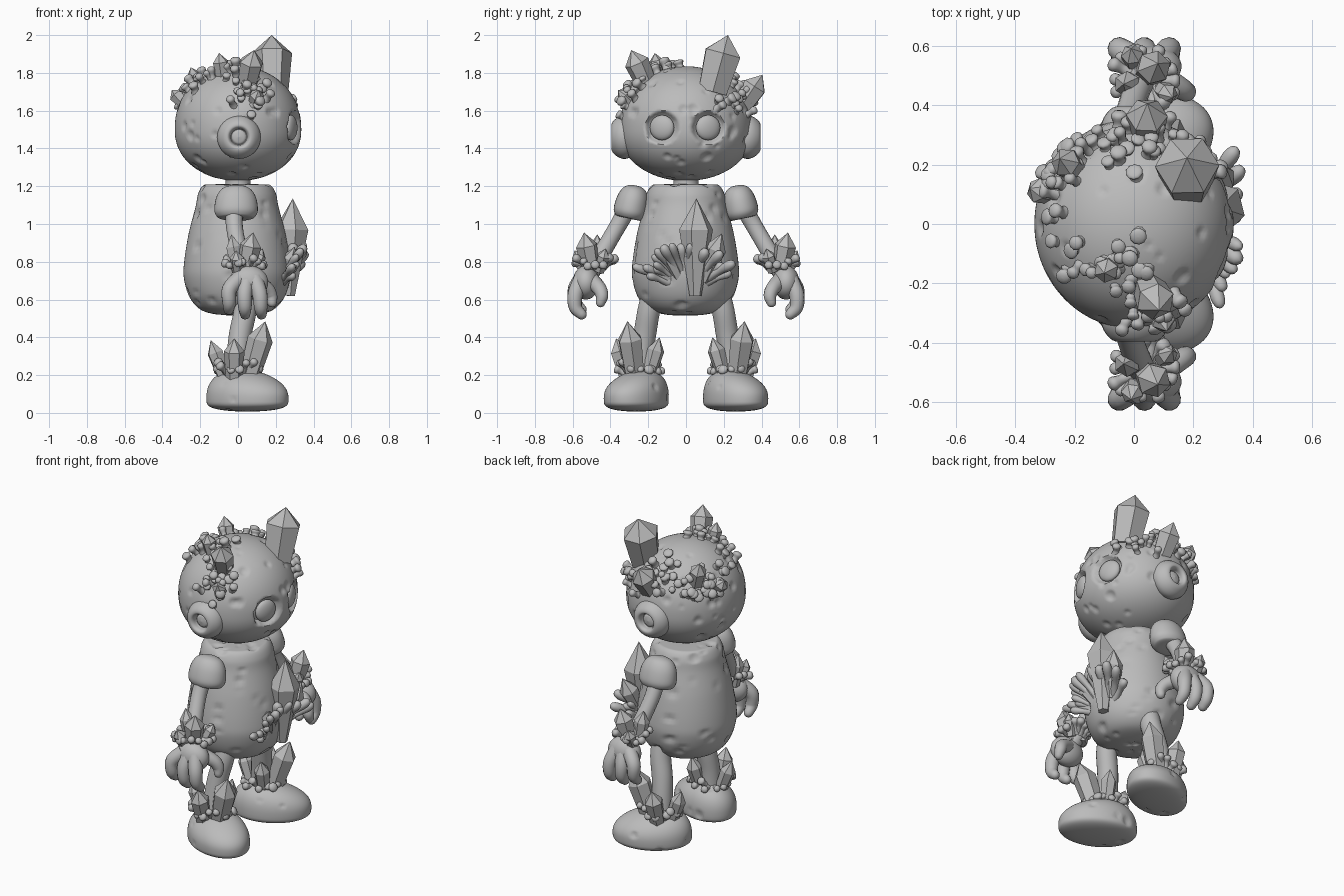
import bpy, bmesh, math, random
from mathutils import Vector, Matrix

if "Cube" in bpy.data.objects:
    bpy.data.objects.remove(bpy.data.objects["Cube"])

V = Vector
stone = bpy.data.materials.new("stone_grey")
stone.diffuse_color = (0.5, 0.5, 0.5, 1)
stone.use_nodes = True
stone.node_tree.nodes["Principled BSDF"].inputs["Base Color"].default_value = stone.diffuse_color


def finish(bm, name):
    bmesh.ops.remove_doubles(bm, verts=bm.verts, dist=1e-5)
    bmesh.ops.recalc_face_normals(bm, faces=bm.faces)
    for e in bm.edges:
        e.smooth = e.calc_face_angle(0) < 1.0
    me = bpy.data.meshes.new(name)
    bm.to_mesh(me)
    bm.free()
    me.materials.append(stone)
    ob = bpy.data.objects.new(name, me)
    bpy.context.collection.objects.link(ob)
    return ob


def resample(pts, n):
    """Smooth curve through tuples of any length."""
    p = [V(q) for q in pts]
    p = [p[0]] + p + [p[-1]]
    out = []
    for i in range(1, len(p) - 2):
        a, b, c, d = p[i - 1:i + 3]
        for k in range(n):
            t = k / n
            out.append(0.5 * (2 * b + (c - a) * t + (2 * a - 5 * b + 4 * c - d) * t * t
                              + (3 * b - a - 3 * c + d) * t ** 3))
    return out + [p[-2]]


def skin(bm, rings, smooth=True):
    vs = [[bm.verts.new(c) for c in r] for r in rings]
    n = len(vs[0])
    faces = [bm.faces.new((a[j], a[(j + 1) % n], b[(j + 1) % n], b[j]))
             for a, b in zip(vs, vs[1:]) for j in range(n)]
    faces += [bm.faces.new(vs[0][::-1]), bm.faces.new(vs[-1])]
    for f in faces:
        f.smooth = smooth


def lathe(bm, prof, base, axis, seg=32, res=5, smooth=True):
    """Revolve (radius, height) points around an axis."""
    prof = resample(prof, res) if smooth else [V(p) for p in prof]
    q = V(axis).to_track_quat('Z', 'Y')
    rings = []
    for r, h in prof:
        r = max(r, 1e-4)
        rings.append([V(base) + q @ V((r * math.cos(2 * math.pi * j / seg),
                                      r * math.sin(2 * math.pi * j / seg), h))
                      for j in range(seg)])
    skin(bm, rings, smooth)


def tube(bm, pts, seg=16, res=5):
    """Round-ended tube through (x, y, z, radius) points."""
    path = [(V(p[:3]), p[3]) for p in resample(pts, res)]
    rings, ref = [], V((1, 0.13, 0.07))
    for i, (c, r) in enumerate(path):
        t = (path[min(i + 1, len(path) - 1)][0] - path[max(i - 1, 0)][0]).normalized()
        ref = (ref - t * ref.dot(t)).normalized()
        side = t.cross(ref)
        steps = [0, 0.5, 1.0, 1.4] if i == len(path) - 1 else [0]
        for a in steps:
            rings.append([c + t * r * math.sin(a) + r * math.cos(a) *
                          (ref * math.cos(2 * math.pi * j / seg) + side * math.sin(2 * math.pi * j / seg))
                          for j in range(seg)])
    skin(bm, rings)


def blob(bm, fn, sub=4):
    """Sphere reshaped by a function of the unit position."""
    vs = bmesh.ops.create_icosphere(bm, subdivisions=sub, radius=1)["verts"]
    for v in vs:
        v.co = V(fn(v.co.copy()))
        for f in v.link_faces:
            f.smooth = True


def pits(bm, count, seed):
    """Small shallow dents scattered evenly over a rocky surface."""
    rnd = random.Random(seed)
    bm.normal_update()
    faces = rnd.choices(list(bm.faces), weights=[f.calc_area() for f in bm.faces], k=count)
    for c, n in [(f.calc_center_median(), f.normal.copy()) for f in faces]:
        r = rnd.uniform(0.014, 0.034)
        for v in bm.verts:
            d = (v.co - c).length
            if d < r:
                v.co -= n * 0.38 * r * (1 - (d / r) ** 2)


def crystal(bm, a, b, r, foot=0.8):
    d = V(b) - V(a)
    L = d.length
    lathe(bm, [(foot * r, 0), (r, 0.68 * L), (0, L)], a, d, seg=6, smooth=False)


def knob(bm, base, axis, l, r):
    lathe(bm, [(r * 1.15, 0), (r * 0.72, 0.4 * l), (r * 0.85, 0.62 * l), (r, 0.8 * l),
               (r * 0.7, 0.95 * l), (0, l)], base, axis, seg=10, res=2)


# Head with sunken eye sockets
HC = V((0, 0, 1.5))


def head_shape(p):
    z = math.copysign(abs(p.z) ** 0.92, p.z)
    return HC + V((p.x * 0.335, p.y * 0.352, z * (0.335 if z > 0 else 0.272)))


bm = bmesh.new()
blob(bm, head_shape, 6)
pits(bm, 80, 3)
for v in bm.verts:
    for s in (-1, 1):
        d = math.hypot(v.co.y - s * 0.122 + 0.005, v.co.z - 1.51)
        if v.co.x > 0 and d < 0.09:
            v.co.x -= 0.045 * min(1, (0.09 - d) / 0.025)
finish(bm, "head")

for s, side in ((-1, "right"), (1, "left")):
    # Eyes
    bm = bmesh.new()
    blob(bm, lambda p: (0.28 + p.x * 0.03 - 0.28 * p.y * s * 0.065, s * 0.122 - 0.005 + p.y * 0.065,
                        1.51 + p.z * 0.067), 3)
    finish(bm, side + "_eye")
    # Rounded ears with a small hollow
    bm = bmesh.new()
    lathe(bm, [(0.1, -0.03), (0.115, 0.02), (0.108, 0.055), (0.085, 0.085), (0.062, 0.095), (0.048, 0.083),
               (0.042, 0.058), (0.03, 0.066), (0, 0.072)], (0.005, s * 0.3, 1.46), (0, s, 0))
    finish(bm, side + "_ear")

# Neck and pear-shaped body
bm = bmesh.new()
lathe(bm, [(0.08, 1.17), (0.066, 1.22), (0.08, 1.28)], (0, 0, 0), (0, 0, 1))
finish(bm, "neck")
bm = bmesh.new()
lathe(bm, [(0, 0.515), (0.1, 0.52), (0.19, 0.545), (0.25, 0.61), (0.281, 0.71), (0.28, 0.8),
           (0.256, 0.95), (0.22, 1.09), (0.206, 1.16), (0.18, 1.203), (0.14, 1.21), (0, 1.21)],
      (-0.005, -0.003, 0), (0, 0, 1), seg=80, res=8)
pits(bm, 75, 5)
finish(bm, "body")

# Mirrored limbs
for s, side in ((-1, "right"), (1, "left")):
    def m(x, y, *rest):
        return (x, s * y, *rest)

    # Shoulder cap, wider front to back
    bm = bmesh.new()
    lathe(bm, [(0, 0), (0.06, 0), (0.08, 0.012), (0.09, 0.045), (0.083, 0.11), (0.062, 0.155),
               (0.03, 0.175), (0, 0.178)], m(0, 0.303, 1.03), m(0, -0.22, 1))
    for v in bm.verts:
        v.co.x = v.co.x * 1.28 - 0.01
    finish(bm, side + "_shoulder")

    bm = bmesh.new()
    tube(bm, [m(-0.015, 0.3, 1.1, 0.05), m(-0.02, 0.355, 1.0, 0.045), m(0, 0.425, 0.88, 0.045),
              m(0.03, 0.5, 0.75, 0.048)])
    finish(bm, side + "_arm")

    # Hand: palm, three curled fingers and a thumb
    bm = bmesh.new()
    blob(bm, lambda p: m(0.055 + p.x * 0.105, 0.53 + p.y * 0.07, 0.69 + p.z * 0.09), 4)
    for x, dz in ((-0.045, 0.025), (0.035, 0), (0.115, 0.0)):
        tube(bm, [m(0.03 + x * 0.5, 0.55, 0.71, 0.044), m(x, 0.585, 0.63 + dz, 0.041),
                  m(x * 1.05, 0.585, 0.56 + dz, 0.036), m(x * 1.08, 0.553, 0.522 + dz, 0.028)], 12)
    tube(bm, [m(0.08, 0.5, 0.7, 0.045), m(0.15, 0.46, 0.66, 0.038), m(0.175, 0.445, 0.62, 0.034),
              m(0.18, 0.452, 0.585, 0.026)], 12)
    finish(bm, side + "_hand")

    bm = bmesh.new()
    tube(bm, [m(0.04, 0.17, 0.64, 0.062), m(0.038, 0.197, 0.54, 0.06), m(0.013, 0.217, 0.42, 0.06),
              m(0, 0.235, 0.3, 0.06), m(0, 0.245, 0.16, 0.068)], 24)
    finish(bm, side + "_leg")

    # Splayed, flat-soled foot, sloping down to the outside
    turn = Matrix.Rotation(s * math.radians(25), 3, 'Z')

    def foot_shape(p):
        z = math.copysign(abs(p.z) ** 0.85, p.z)
        z = z * (0.15 - 0.02 * p.x) if z > 0 else math.copysign(abs(p.z) ** 0.5, p.z) * 0.07
        q = turn @ V((p.x * 0.228, p.y * 0.158, z))
        if z > 0:
            q.z *= 1 - 0.9 * s * q.y
        return q + V((0.05, s * 0.263, 0.077))

    bm = bmesh.new()
    blob(bm, foot_shape, 5)
    pits(bm, 10, 9)
    finish(bm, side + "_foot")

    # Crystal cuffs on wrist and ankle
    rnd = random.Random(7)
    for part, c, inner, outer, shards in (
        ("wrist", (0.035, 0.485, 0.765), 0.045, 0.14,
         [(0.04, 0.5, 0.74, 0.08, 0.54, 0.955, 0.058), (0, 0.47, 0.74, -0.035, 0.47, 0.945, 0.044),
          (0.08, 0.46, 0.75, 0.13, 0.425, 0.87, 0.036), (0.0, 0.53, 0.74, -0.01, 0.59, 0.86, 0.038)]),
        ("ankle", (0, 0.25, 0.21), 0.065, 0.15,
         [(0.06, 0.27, 0.19, 0.145, 0.31, 0.485, 0.068), (-0.02, 0.31, 0.18, -0.02, 0.37, 0.395, 0.055),
          (-0.07, 0.24, 0.18, -0.145, 0.25, 0.385, 0.044), (0.04, 0.2, 0.19, 0.06, 0.14, 0.4, 0.046)]),
    ):
        bm = bmesh.new()
        for k in shards:
            crystal(bm, m(*k[:3]), m(*k[3:6]), k[6])
        for i in range(16):
            a = 2 * math.pi * (i + rnd.uniform(-0.3, 0.3)) / 16
            l = (outer - inner) * rnd.uniform(0.75, 1.1)
            ca, sa = math.cos(a), math.sin(a)
            knob(bm, m(c[0] + inner * ca, c[1] + inner * sa, c[2] + rnd.uniform(-0.01, 0.02)),
                 m(ca, sa, rnd.uniform(0.1, 0.9)), l, rnd.uniform(0.019, 0.028))
        finish(bm, side + "_" + part + "_crystals")

# Chest crystals fanning from one spot
rnd = random.Random(4)
bm = bmesh.new()
crystal(bm, (0.27, 0.05, 0.62), (0.29, 0.055, 1.135), 0.092, 0.35)
crystal(bm, (0.24, 0.09, 0.7), (0.31, 0.19, 0.95), 0.056, 0.6)
crystal(bm, (0.24, -0.03, 0.7), (0.3, -0.12, 0.88), 0.042, 0.7)
for i in range(20):
    a = math.radians(5 + 175 * i / 19)
    l = rnd.uniform(0.12, 0.22)
    knob(bm, (0.25 - 0.02 * abs(math.cos(a)), 0.01 + 0.1 * math.cos(a), 0.69 + 0.05 * math.sin(a)),
         (rnd.uniform(0.2, 0.8), math.cos(a), 0.35 + 0.4 * math.sin(a)), l, rnd.uniform(0.02, 0.03))
finish(bm, "chest_crystals")

# Large head crystals
bm = bmesh.new()
for k in ((0.18, 0.14, 1.7, 0.178, 0.222, 2.0, 0.108), (0.045, -0.2, 1.72, 0.085, -0.29, 1.92, 0.066),
          (0.04, 0.28, 1.6, 0.045, 0.405, 1.79, 0.07), (-0.08, -0.14, 1.76, -0.1, -0.165, 1.905, 0.042),
          (-0.19, 0.18, 1.66, -0.25, 0.22, 1.83, 0.05), (-0.28, 0.1, 1.63, -0.35, 0.12, 1.71, 0.042),
          (0.08, -0.27, 1.62, 0.11, -0.36, 1.71, 0.04)):
    crystal(bm, k[:3], k[3:6], k[6])
finish(bm, "head_crystals")

# Knob clusters growing out of the head
bm = bmesh.new()
for x, y, z, count, spread in ((0.04, -0.3, 1.65, 17, 0.1), (0.04, -0.22, 1.75, 8, 0.09),
                               (-0.1, -0.13, 1.8, 12, 0.12), (-0.22, -0.12, 1.75, 5, 0.06),
                               (-0.29, 0.11, 1.66, 12, 0.09), (-0.2, 0.2, 1.7, 11, 0.1),
                               (-0.08, 0.28, 1.68, 7, 0.07), (0.05, 0.3, 1.66, 13, 0.1),
                               (0.2, 0.23, 1.68, 8, 0.1), (-0.02, 0.2, 1.77, 5, 0.08)):
    for i in range(count):
        p = V([c + rnd.uniform(-spread, spread) for c in (x, y, z)]) - HC
        u = V((p.x / 0.335, p.y / 0.352, p.z / 0.335)).normalized()
        base = head_shape(u)
        axis = u + V([rnd.uniform(-0.3, 0.3) for _ in range(3)]) + V((0, 0, 0.25))
        knob(bm, base - u * 0.02, axis, rnd.uniform(0.05, 0.085), rnd.uniform(0.019, 0.03))
finish(bm, "head_knobs")
